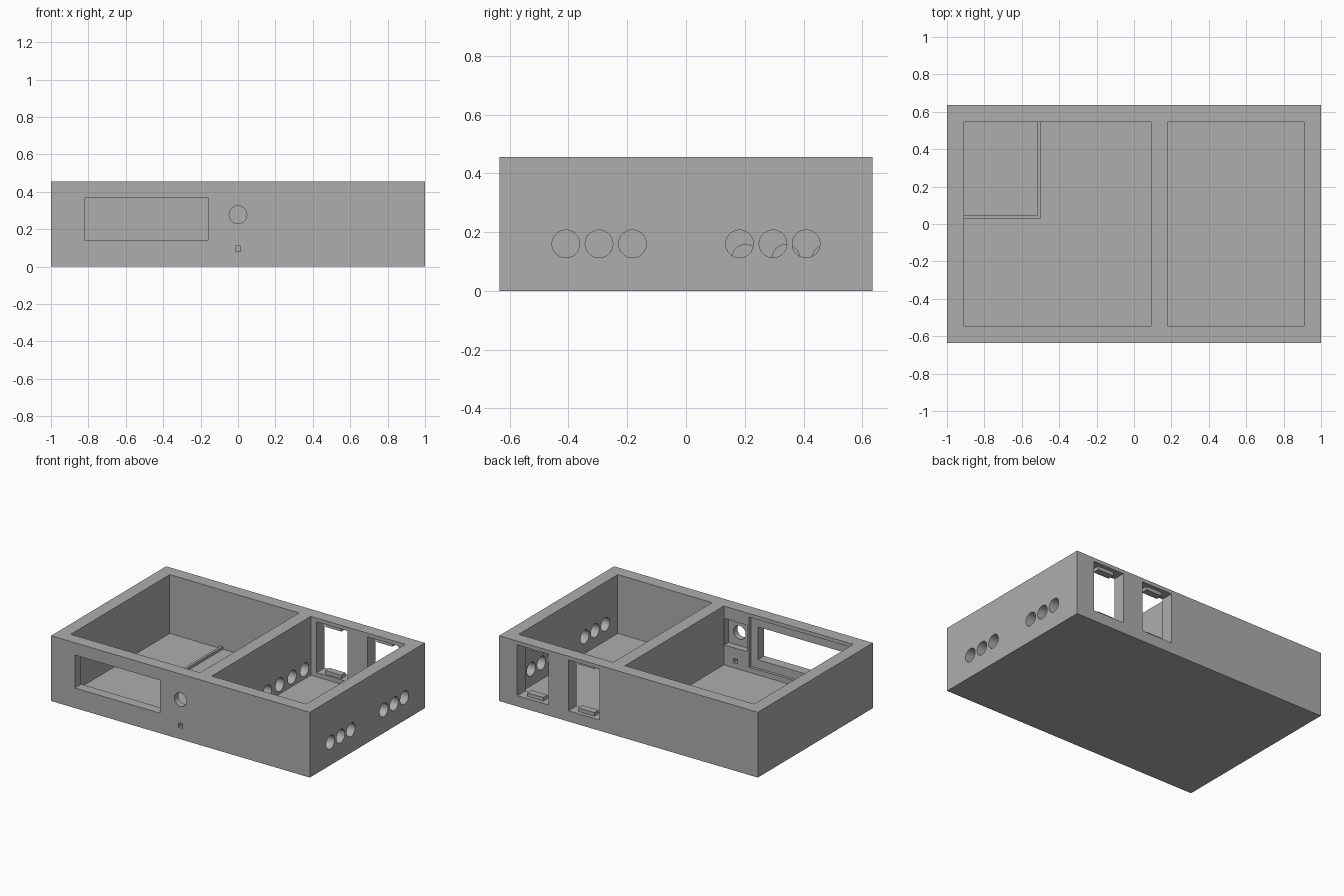
import bpy
import math

cube = bpy.data.objects.get("Cube")
if cube:
    bpy.data.objects.remove(cube, do_unlink=True)

grey = bpy.data.materials.new("plain_grey")
grey.use_nodes = True
colour = (0.42, 0.42, 0.42, 1)
grey.diffuse_color = colour
grey.node_tree.nodes["Principled BSDF"].inputs["Base Color"].default_value = colour


def box(name, xs, ys, zs):
    """Box from its extent on each axis."""
    spans = (xs, ys, zs)
    bpy.ops.mesh.primitive_cube_add(size=1, location=[(a + b) / 2 for a, b in spans])
    ob = bpy.context.object
    ob.name = name
    ob.scale = [b - a for a, b in spans]
    bpy.ops.object.transform_apply(location=True, rotation=True, scale=True)
    ob.data.materials.append(grey)
    return ob


def rod(name, centre, radius, depth, rotation):
    bpy.ops.mesh.primitive_cylinder_add(vertices=48, radius=radius, depth=depth,
                                        location=centre, rotation=rotation)
    ob = bpy.context.object
    ob.name = name
    bpy.ops.object.transform_apply(location=True, rotation=True, scale=True)
    ob.data.materials.append(grey)
    return ob


W, D, H = 1.0, 0.635, 0.456
FLOOR, IN = 0.045, 0.546
ALONG_X = (0, math.pi / 2, 0)
ALONG_Y = (math.pi / 2, 0, 0)

case = box("case", (-W, W), (-D, D), (0, H))

# Two compartments separated by a divider
cutters = [
    box("main_cavity", (-0.91, 0.09), (-IN, IN), (FLOOR, 1)),
    box("side_cavity", (0.18, 0.91), (-IN, IN), (FLOOR, 1)),
]

# Front wall: display window, knob hole, small light hole and inner recesses
cutters += [
    box("display_window", (-0.817, -0.16), (-0.8, -0.5), (0.14, 0.37)),
    box("display_recess", (-0.905, -0.105), (-0.565, -0.5), (0.08, 0.43)),
    box("knob_recess", (-0.09, 0.085), (-0.592, -0.5), (0.185, 0.37)),
    rod("knob_hole", (0, -0.6, 0.277), 0.047, 0.3, ALONG_Y),
    box("light_hole", (-0.014, 0.014), (-0.8, -0.5), (0.08, 0.111)),
]

# Side wall: two groups of three cable holes
for side in (-1, 1):
    for y in (0.182, 0.296, 0.409):
        cutters.append(rod("cable_hole", (0.95, side * y, 0.16), 0.047, 0.2, ALONG_X))

# Divider: row of four holes
for i in range(4):
    cutters.append(rod("divider_hole", (0.135, 0.066 + 0.137 * i, 0.11), 0.047, 0.2, ALONG_X))

# Back wall: two socket openings
sockets = (0.345, 0.74)
for x in sockets:
    cutters.append(box("socket_opening", (x - 0.12, x + 0.12), (0.5, 0.8), (0.075, 0.43)))

for cutter in cutters:
    cutter.hide_render = True
    mod = case.modifiers.new("cut", "BOOLEAN")
    mod.operation = "DIFFERENCE"
    mod.solver = "EXACT"
    mod.object = cutter
    bpy.context.view_layer.objects.active = case
    bpy.ops.object.modifier_apply(modifier=mod.name)
    bpy.data.objects.remove(cutter, do_unlink=True)

bpy.ops.object.select_all(action="DESELECT")
case.select_set(True)
bpy.context.view_layer.objects.active = case
bpy.ops.object.shade_smooth_by_angle(angle=math.radians(30))

# Clip tabs at the top and bottom of each socket opening
for x in sockets:
    box("lower_clip", (x - 0.062, x + 0.062), (0.56, 0.607), (0.07, 0.1))
    box("upper_clip", (x - 0.062, x + 0.062), (0.56, 0.607), (0.405, 0.435))

# Low L-shaped rib on the floor of the main compartment
box("floor_rib_long", (-0.516, -0.498), (0.03, IN), (FLOOR - 0.01, 0.064))
box("floor_rib_short", (-0.91, -0.516), (0.03, 0.049), (FLOOR - 0.01, 0.064))
